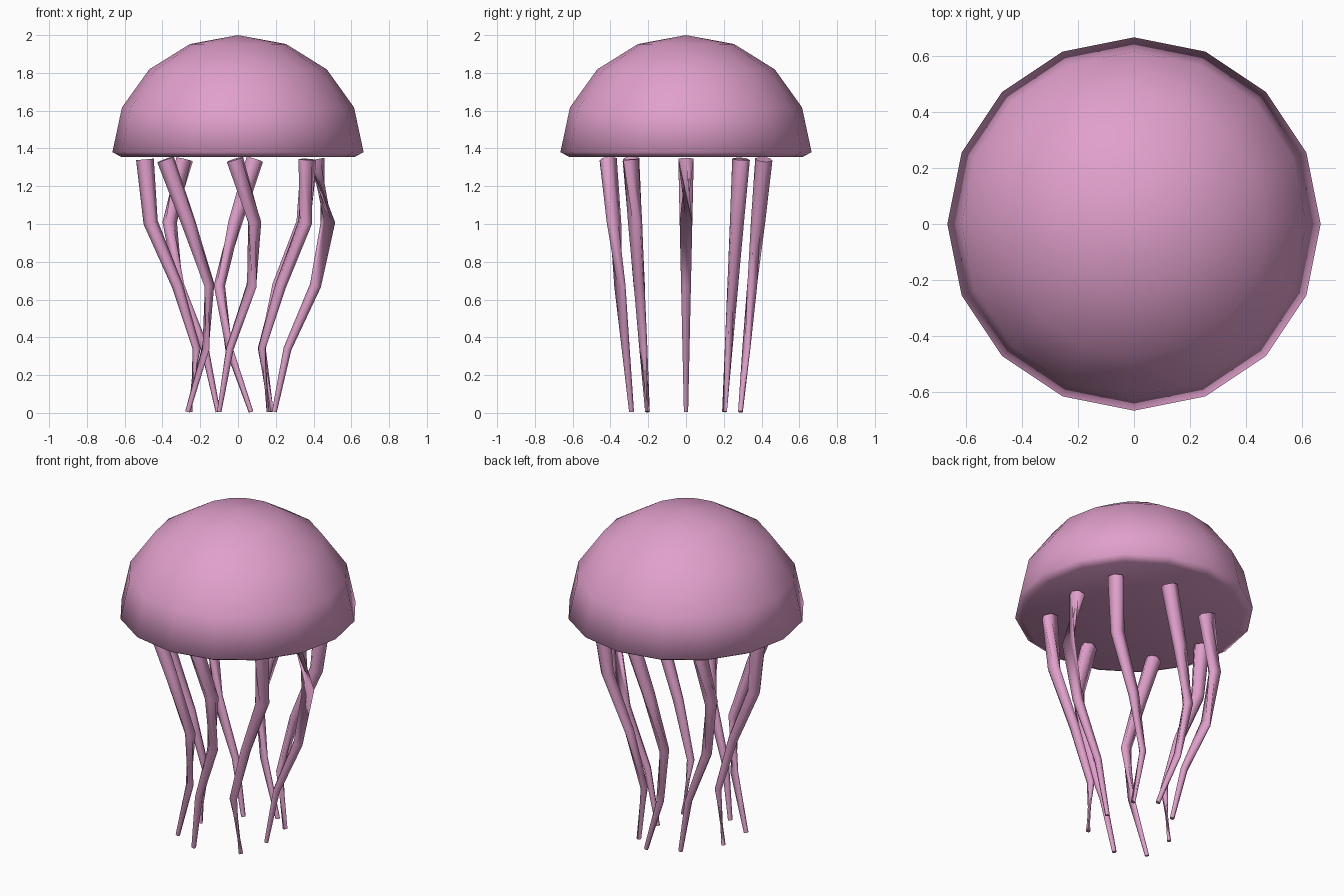
import bpy, bmesh, math
from mathutils import Vector

if "Cube" in bpy.data.objects:
    bpy.data.objects.remove(bpy.data.objects["Cube"])

pink = bpy.data.materials.new("jellyfish pink")
pink.diffuse_color = (0.75, 0.35, 0.6, 1)
pink.use_nodes = True
pink.node_tree.nodes["Principled BSDF"].inputs["Base Color"].default_value = pink.diffuse_color


def finish(bm, name):
    bmesh.ops.recalc_face_normals(bm, faces=bm.faces)
    mesh = bpy.data.meshes.new(name)
    bm.to_mesh(mesh)
    bm.free()
    mesh.materials.append(pink)
    mesh.shade_smooth()
    obj = bpy.data.objects.new(name, mesh)
    bpy.context.collection.objects.link(obj)
    return obj


def bridge(bm, a, b):
    n = len(a)
    for k in range(n):
        bm.faces.new((a[k], a[(k + 1) % n], b[(k + 1) % n], b[k]))


# Bell: squashed hemisphere with a small chamfer and flat underside
R, H, RIM, SIDES = 0.665, 0.62, 1.38, 16
bm = bmesh.new()
profile = [(R * math.sin(a), RIM + H * math.cos(a))
           for a in (math.radians(22.5 * k) for k in range(1, 5))]
profile.append((0.617, 1.355))
rings = []
for r, z in profile:
    rings.append([bm.verts.new((r * math.cos(2 * math.pi * k / SIDES),
                                r * math.sin(2 * math.pi * k / SIDES), z))
                  for k in range(SIDES)])
for a, b in zip(rings, rings[1:]):
    bridge(bm, a, b)
top = bm.verts.new((0, 0, RIM + H))
for k in range(SIDES):
    bm.faces.new((top, rings[0][k], rings[0][(k + 1) % SIDES]))
bm.faces.new(rings[-1])
finish(bm, "bell")

# Tentacles: tapered, waving tubes hung in a ring below the bell
STEPS, TUBE = 4, 6
for i in range(8):
    ang = math.pi / 4 * i
    pts = []
    for s in range(STEPS + 1):
        t = s / STEPS
        r = 0.412 * (1 - 0.3 * t)
        pts.append(Vector((r * math.cos(ang) + 0.1 * math.sin(1.02 * i + 5 * t),
                           r * math.sin(ang), 1.342 - 1.336 * t)))
    bm = bmesh.new()
    rings = []
    for s, p in enumerate(pts):
        d = (pts[min(s + 1, STEPS)] - pts[max(s - 1, 0)]).normalized()
        u = d.cross(Vector((0, 0, 1))).normalized()
        v = d.cross(u)
        rad = 0.047 - 0.034 * s / STEPS
        rings.append([bm.verts.new(p + rad * (math.cos(a) * v + math.sin(a) * u))
                      for a in (2 * math.pi * k / TUBE for k in range(TUBE))])
    for a, b in zip(rings, rings[1:]):
        bridge(bm, a, b)
    bm.faces.new(rings[0])
    bm.faces.new(rings[-1])
    obj = finish(bm, f"tentacle_{i + 1}")
    # keep the end caps crisp
    for poly in obj.data.polygons:
        if len(poly.vertices) == TUBE:
            poly.use_smooth = False
